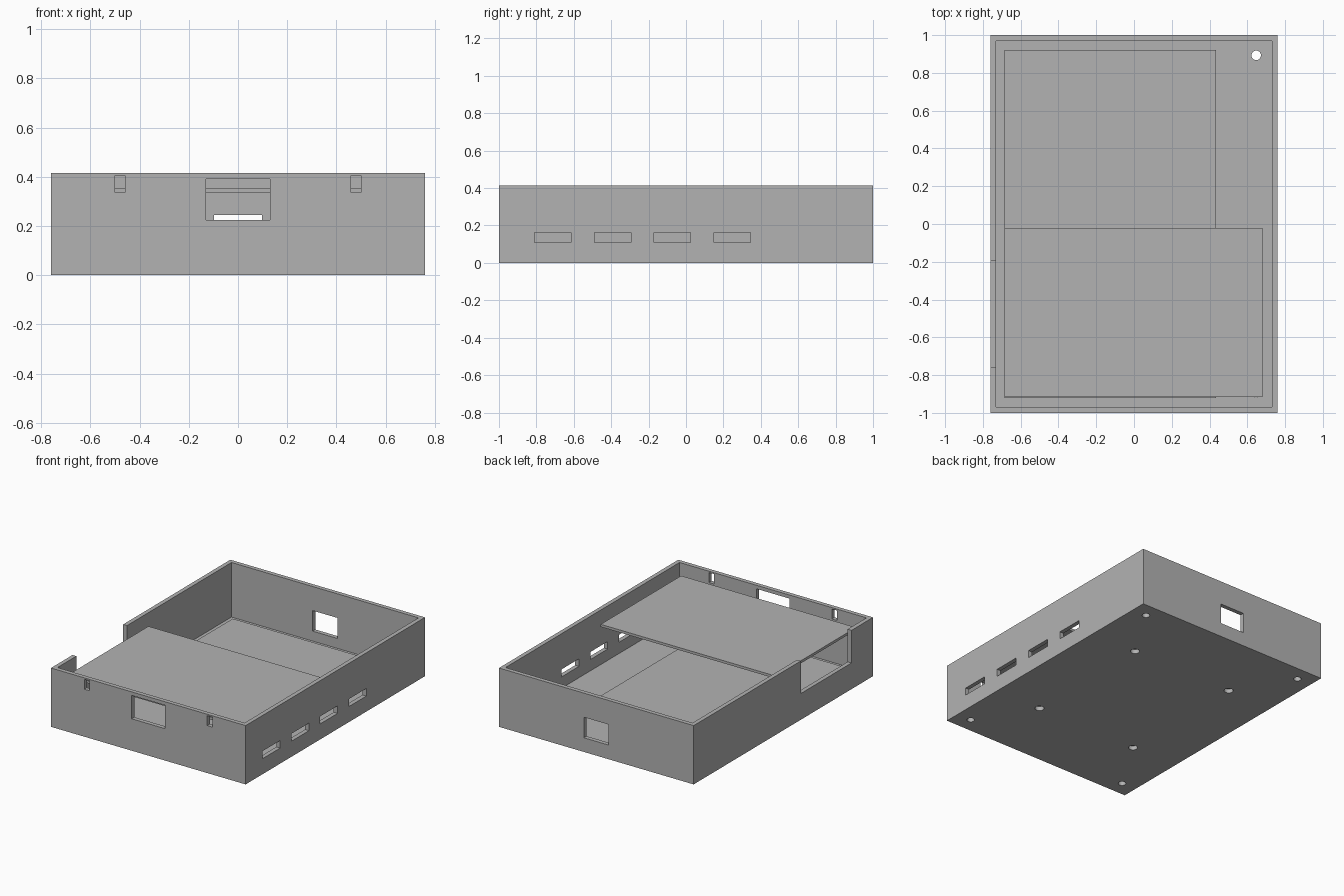
import bpy

cube = bpy.data.objects.get("Cube")
if cube:
    bpy.data.objects.remove(cube, do_unlink=True)

grey = bpy.data.materials.new("plain_grey")
grey.use_nodes = True
color = (0.45, 0.45, 0.45, 1)
grey.diffuse_color = color
grey.node_tree.nodes["Principled BSDF"].inputs["Base Color"].default_value = color

WIDTH, LENGTH, HEIGHT = 1.52, 2.0, 0.415
WALL, FLOOR = 0.03, 0.03


def box(name, x, y, z):
    """Box from (low, high) ranges on each axis."""
    ranges = (x, y, z)
    bpy.ops.mesh.primitive_cube_add(size=1, location=[(a + b) / 2 for a, b in ranges])
    ob = bpy.context.object
    ob.name = name
    ob.scale = [b - a for a, b in ranges]
    bpy.ops.object.transform_apply(location=True, rotation=False, scale=True)
    ob.data.materials.append(grey)
    return ob


def cut(body, cutter):
    """Subtract the cutter from the body and discard it."""
    mod = body.modifiers.new("cut", 'BOOLEAN')
    mod.operation = 'DIFFERENCE'
    mod.solver = 'EXACT'
    mod.object = cutter
    bpy.context.view_layer.objects.active = body
    bpy.ops.object.modifier_apply(modifier=mod.name)
    bpy.data.objects.remove(cutter, do_unlink=True)


# Open tray
hx, hy = WIDTH / 2, LENGTH / 2
ix, iy = hx - WALL, hy - WALL
tray = box("tray", (-hx, hx), (-hy, hy), (0, HEIGHT))
cut(tray, box("cavity", (-ix, ix), (-iy, iy), (FLOOR, 1)))

# Front window and clip notches, back window, open bay in the right-hand wall
front = (-hy - 0.1, -iy + 0.02)
back = (iy - 0.02, hy + 0.1)
cut(tray, box("front_window", (-0.13, 0.13), front, (0.225, 0.39)))
for s in (-1, 1):
    cut(tray, box("notch", (s * 0.48 - 0.02, s * 0.48 + 0.02), front, (0.335, 0.405)))
cut(tray, box("back_window", (-0.097, 0.097), back, (0.10, 0.245)))
cut(tray, box("bay", (-hx - 0.1, -ix + 0.02), (-0.76, -0.195), (0.185, 1)))

# Row of side slots
for i in range(4):
    y = -0.81 + i * 0.32
    cut(tray, box("slot", (ix - 0.02, hx + 0.1), (y, y + 0.195), (0.11, 0.163)))

# Screw holes through the floor: corners, then larger inner ones
for px, py, r in ((0.647, 0.893, 0.025), (0.40, 0.487, 0.03)):
    for sx in (-1, 1):
        for sy in (-1, 1):
            bpy.ops.mesh.primitive_cylinder_add(
                vertices=32, radius=r, depth=0.1, location=(sx * px, sy * py, 0))
            hole = bpy.context.object
            hole.data.materials.append(grey)
            cut(tray, hole)

# Flat boards inside the tray
box("lower_board", (-0.685, 0.435), (-0.92, 0.92), (FLOOR, 0.05))
box("upper_board", (-0.685, 0.68), (-0.917, -0.02), (0.337, 0.355))

# Crisp tray edges
bpy.ops.object.select_all(action='DESELECT')
tray.select_set(True)
bpy.context.view_layer.objects.active = tray
bpy.ops.object.shade_smooth_by_angle()
